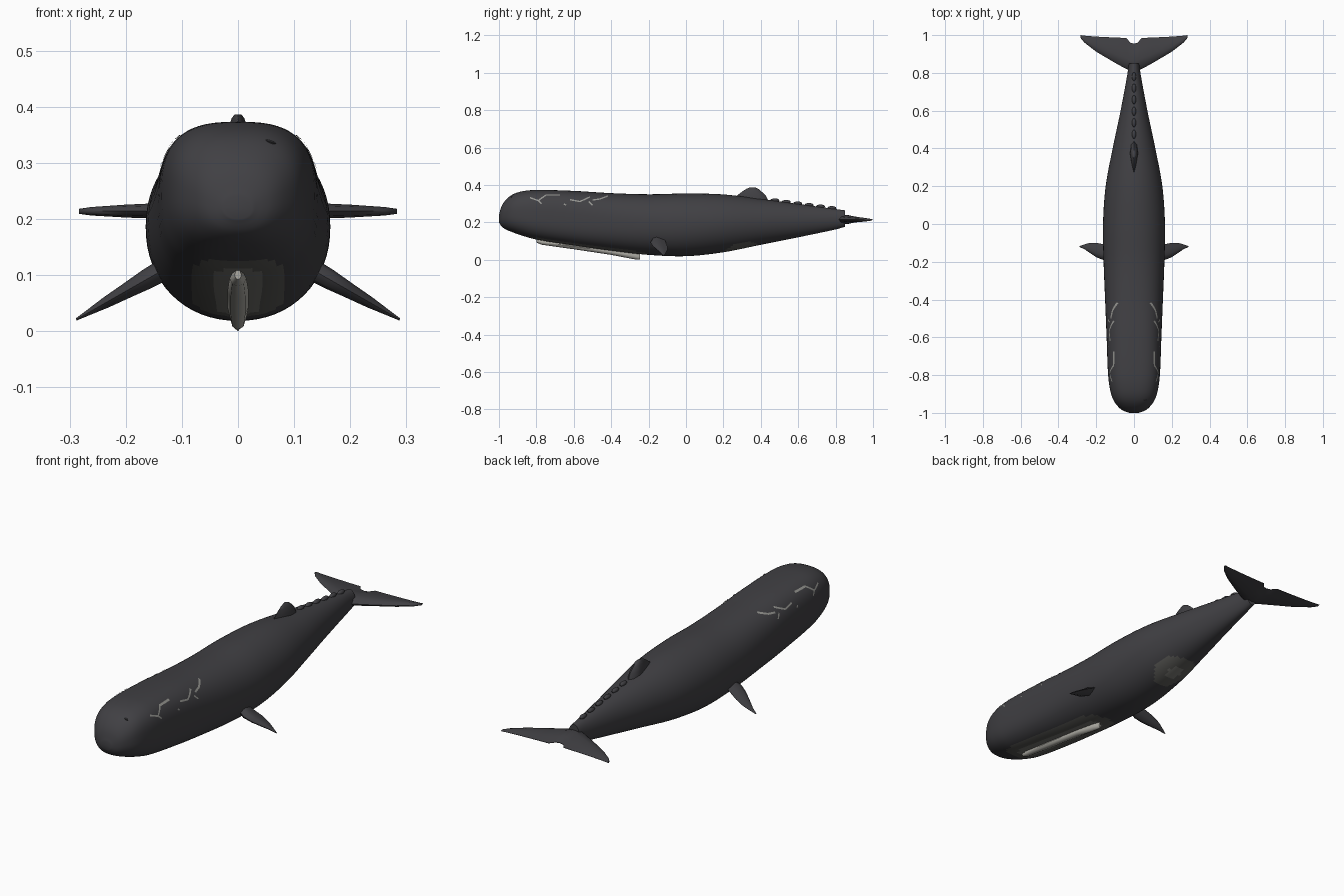
import bpy, bmesh, math
from mathutils import Vector

if "Cube" in bpy.data.objects:
    bpy.data.objects.remove(bpy.data.objects["Cube"])


def material(name, rgb):
    m = bpy.data.materials.new(name)
    m.diffuse_color = (*rgb, 1)
    m.use_nodes = True
    m.node_tree.nodes["Principled BSDF"].inputs["Base Color"].default_value = m.diffuse_color
    return m


SKIN = material("dark grey skin", (0.052, 0.051, 0.057))
PATCH = material("mid grey patch", (0.105, 0.104, 0.096))
PALE = material("light grey patch", (0.19, 0.188, 0.172))
JAW = material("pale jaw", (0.42, 0.41, 0.37))
SCAR = material("scar grey", (0.30, 0.30, 0.28))
HOLE = material("blowhole black", (0.02, 0.02, 0.022))


def finish(bm, name, mats, angle=40):
    bmesh.ops.recalc_face_normals(bm, faces=bm.faces)
    me = bpy.data.meshes.new(name)
    bm.to_mesh(me)
    bm.free()
    ob = bpy.data.objects.new(name, me)
    bpy.context.collection.objects.link(ob)
    for m in mats:
        me.materials.append(m)
    bpy.ops.object.select_all(action='DESELECT')
    ob.select_set(True)
    bpy.context.view_layer.objects.active = ob
    bpy.ops.object.shade_smooth_by_angle(angle=math.radians(angle))
    return ob


def loft(bm, rings):
    rows = [[bm.verts.new(p) for p in r] for r in rings]
    for a, b in zip(rows, rows[1:]):
        n = len(a)
        for i in range(n):
            bm.faces.new((a[i], a[(i + 1) % n], b[(i + 1) % n], b[i]))
    bm.faces.new(rows[0])
    bm.faces.new(rows[-1])


# Body stations: y, top z, bottom z, half width, squareness
STATIONS = [
    (-1.0, .240, .200, .025, 2.2), (-.988, .282, .180, .058, 2.3),
    (-.965, .318, .163, .086, 2.4), (-.93, .347, .148, .110, 2.6),
    (-.88, .365, .130, .126, 2.7), (-.80, .373, .108, .137, 2.8),
    (-.60, .368, .076, .145, 2.7), (-.40, .356, .048, .153, 2.4),
    (-.20, .350, .026, .161, 2.2), (0, .354, .019, .164, 2.1),
    (.20, .349, .040, .150, 2.0), (.40, .325, .080, .113, 2.0),
    (.60, .298, .120, .071, 2.0), (.80, .271, .162, .034, 2.0),
    (.85, .264, .176, .028, 2.0)]


def station(y):
    """Smooth interpolation of the body stations."""
    S = STATIONS
    k = max(i for i in range(len(S) - 1) if S[i][0] <= y or i == 0)
    slope = lambda i, c: ((S[min(i + 1, len(S) - 1)][c] - S[max(i - 1, 0)][c]) /
                          (S[min(i + 1, len(S) - 1)][0] - S[max(i - 1, 0)][0]))
    h = S[k + 1][0] - S[k][0]
    t = (y - S[k][0]) / h
    return [(2*t**3 - 3*t*t + 1) * S[k][c] + (t**3 - 2*t*t + t) * h * slope(k, c)
            + (3*t*t - 2*t**3) * S[k + 1][c] + (t**3 - t*t) * h * slope(k + 1, c)
            for c in range(1, 5)]


def body_ring(y, n=64):
    top, bot, w, e = station(y)
    ring = []
    for i in range(n):
        a = 2 * math.pi * i / n
        c, s = math.cos(a), math.sin(a)
        ring.append((w * math.copysign(abs(c) ** (2 / e), c), y,
                     (top + bot) / 2 + (top - bot) / 2 * math.copysign(abs(s) ** (2 / e), s)))
    return ring


def side_x(y, z):
    top, bot, w, e = station(y)
    t = min(1, abs(z - (top + bot) / 2) / ((top - bot) / 2))
    return w * (1 - t ** e) ** (1 / e)


# Body, with mouth and belly patches coloured on the underside
bm = bmesh.new()
ys = [-1 + .12 * (i / 14) ** 1.6 for i in range(14)]
ys += [-.88 + 1.73 * i / 110 for i in range(111)]
loft(bm, [body_ring(y) for y in ys])
for f in bm.faces:
    c = f.calc_center_median()
    top, bot = station(min(.849, max(-.999, c.y)))[:2]
    if c.z > (top + bot) / 2:
        continue
    mouth = lambda y0, ry, rx: ((c.y - y0) / ry) ** 4 + (c.x / rx) ** 4 < 1
    belly = lambda r: ((c.y - .29) / r) ** 2 + (c.x / (r * .85)) ** 2 < 1
    if mouth(-.53, .28, .045) or belly(.04):
        f.material_index = 2
    elif mouth(-.53, .335, .085) or belly(.105):
        f.material_index = 1
finish(bm, "body", [SKIN, PATCH, PALE])


def blade(name, sections, place, mat):
    """Tapered fin: sections are (span, lead, trail, thickness)."""
    shape = [(0, 0), (.1, .7), (.35, 1), (.7, .55), (1, .05)]
    shape += [(u, -v) for u, v in shape[:0:-1]]
    bm = bmesh.new()
    loft(bm, [[place(s, a + (b - a) * u, th / 2 * v) for u, v in shape]
              for s, a, b, th in sections])
    return finish(bm, name, [mat], 50)


# Lower jaw
blade("lower_jaw", [(-.80, .092, .115, .012), (-.77, .080, .12, .03), (-.6, .056, .10, .038),
                    (-.4, .026, .075, .038), (-.28, .003, .055, .028), (-.245, 0.0, .04, .01)],
      lambda s, c, t: (t, s, c), JAW)

# Flippers and tail flukes on both sides
FLIPPER = [(0, -.175, -.115, .04), (.05, -.19, -.108, .036), (.09, -.178, -.1, .028),
           (.135, -.152, -.1, .02), (.165, -.134, -.108, .012), (.196, -.122, -.117, .004)]
FLUKE = [(0, .81, .955, .05), (.02, .812, .96, .046), (.04, .82, .985, .04), (.1, .853, .987, .031),
         (.2, .912, .992, .023), (.262, .96, .997, .015), (.283, .985, 1.0, .009)]
AXIS = Vector((.17, -.097)).normalized()
for side, label in ((1, "left"), (-1, "right")):
    blade(label + "_flipper", FLIPPER,
          lambda s, c, t: (side * (.118 + AXIS.x * s - AXIS.y * t), c,
                           .118 + AXIS.y * s + AXIS.x * t), SKIN)
    blade(label + "_fluke", FLUKE, lambda s, c, t: (side * s, c, .215 - .005 * s + t), SKIN)

# Dorsal hump and the knuckles behind it
blade("dorsal_fin", [(.315, .44, .255, .044), (.345, .425, .275, .04), (.368, .40, .305, .03),
                     (.38, .385, .325, .022), (.386, .37, .34, .012)],
      lambda s, c, t: (t, c, s), SKIN)
for i in range(6):
    y = .475 + .061 * i
    bm = bmesh.new()
    bmesh.ops.create_uvsphere(bm, u_segments=12, v_segments=8, radius=1)
    for v in bm.verts:
        v.co = (v.co.x * .011, y + v.co.y * .024, station(y)[0] + .002 + v.co.z * .011)
    finish(bm, "back_knuckle", [SKIN])

# Scars as thin ribbons lying on the head sides
SCARS = [[(-.834, .331), (-.79, .315), (-.749, .345), (-.674, .345)],
         [(-.79, .315), (-.772, .298)], [(-.652, .298), (-.642, .29)],
         [(-.62, .32), (-.567, .31), (-.513, .335)], [(-.52, .31), (-.5, .29)],
         [(-.5, .318), (-.46, .324), (-.417, .34)]]
for side, label in ((1, "left"), (-1, "right")):
    bm = bmesh.new()
    for path in SCARS:
        for p, q in zip(path, path[1:]):
            p, q = Vector(p), Vector(q)
            n = Vector((p.y - q.y, q.x - p.x)).normalized() * .0035
            prev = None
            for k in range(5):
                m = p.lerp(q, k / 4)
                row = [bm.verts.new((side * (side_x(*e) + .002), e.x, e.y + .001))
                       for e in (m - n, m + n)]
                if prev:
                    bm.faces.new((prev[0], prev[1], row[1], row[0]) if side < 0
                                 else (row[0], row[1], prev[1], prev[0]))
                prev = row
    finish(bm, label + "_scars", [SCAR])

# Blowhole plate, off-centre on the forehead
bm = bmesh.new()
bmesh.ops.create_uvsphere(bm, u_segments=12, v_segments=6, radius=1)
for v in bm.verts:
    v.co = (.058 + v.co.x * .012, -.928 + v.co.y * .008 + v.co.z * .002,
            .337 + v.co.z * .004 - v.co.x * .004)
finish(bm, "blowhole", [HOLE])
